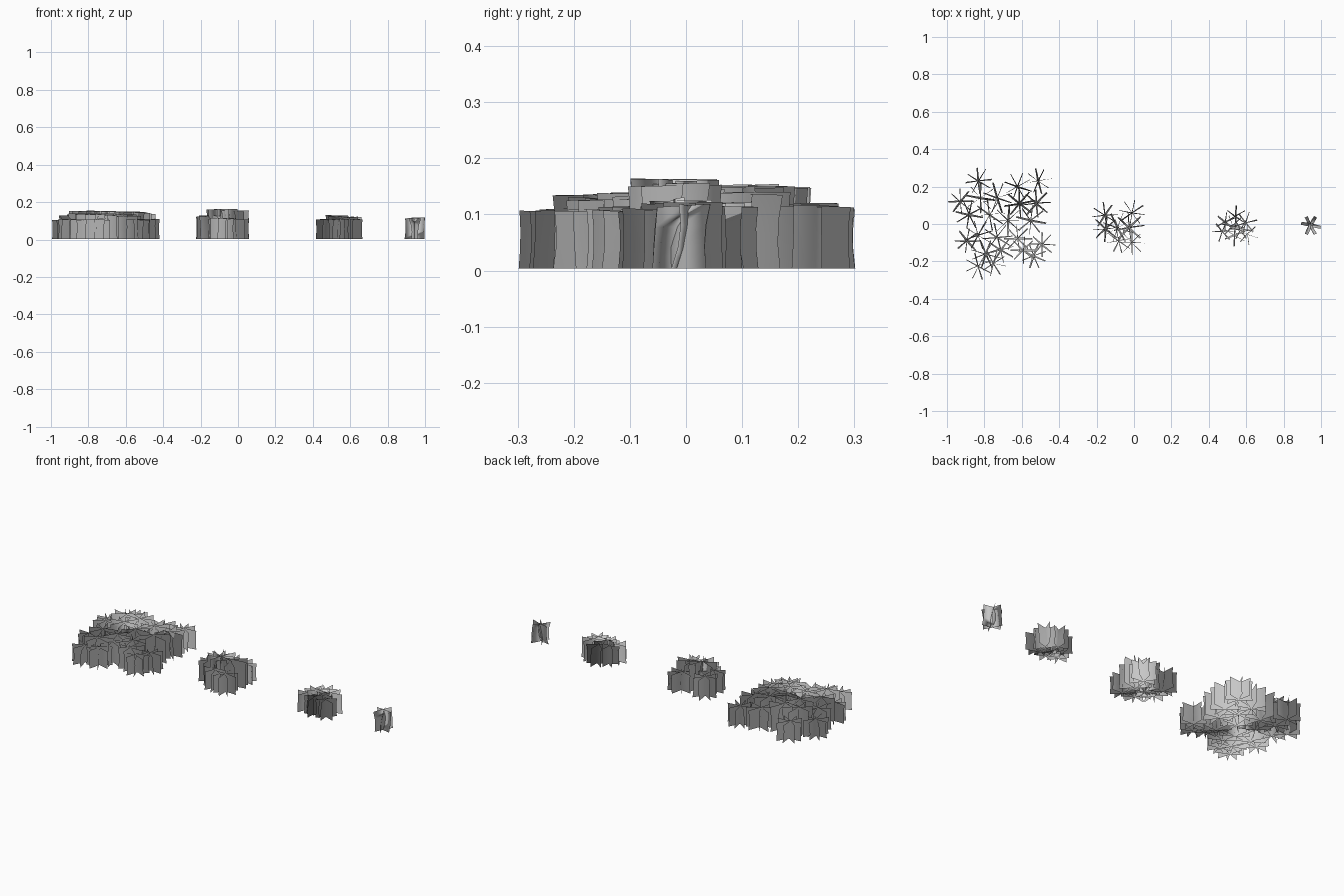
import bpy, bmesh, math, random
from mathutils import Vector

random.seed(4)


def add_card(bm, x, y, ang, r, h, bend, tilt, rise):
    """Upright grass card: a bent grid of 2 x 3 quads."""
    dx, dy = math.cos(ang), math.sin(ang)
    rows = []
    for j in range(4):
        t = j / 3
        off = bend * math.sin(t * math.pi) + tilt * (t - 0.5)
        width = r * (1 - 0.05 * math.sin(t * math.pi))
        row = []
        for i in (-1, 0, 1):
            u = i * width
            z = 0.004 + h * t + rise * i * t
            o = off + (0.004 * t if i == 0 else 0)
            row.append(bm.verts.new((x + dx * u - dy * o, y + dy * u + dx * o, z)))
        rows.append(row)
    for a, b in zip(rows, rows[1:]):
        for i in range(2):
            bm.faces.new((a[i], a[i + 1], b[i + 1], b[i])).smooth = True


def add_tuft(bm, x, y, top, r, ang, cards):
    """Cards crossing at a shared centre, like a star seen from above."""
    for k in range(cards):
        add_card(bm, x, y, math.radians(ang) + math.pi * k / cards + random.uniform(-.1, .1),
                 r * random.uniform(0.95, 1.02), (top - 0.005) * random.uniform(0.96, 1.0),
                 random.uniform(-0.005, 0.005), random.uniform(-0.008, 0.008),
                 random.uniform(-0.002, 0.002))


def finish(bm, name, cx, cy, down):
    """Turn faces outward and shade the whole patch as one rounded clump."""
    def outward(p):
        d = Vector((p.x - cx, p.y - cy, 0))
        d = d.normalized() if d.length > 1e-5 else Vector((0, -1, 0))
        return (d + Vector((0, 0, -down))).normalized()
    for f in bm.faces:
        f.normal_update()
        if f.normal.dot(outward(f.calc_center_median())) < 0:
            f.normal_flip()
    me = bpy.data.meshes.new(name)
    bm.to_mesh(me)
    bm.free()
    me.normals_split_custom_set_from_vertices([outward(v.co) for v in me.vertices])
    bpy.context.collection.objects.link(bpy.data.objects.new(name, me))


def grass(name, cx, cy, down, cards, tufts):
    bm = bmesh.new()
    for t in tufts:
        add_tuft(bm, *t, cards)
    finish(bm, name, cx, cy, down)


# tufts: centre x, centre y, top height, radius, turn in degrees
grass("large_grass_patch", -0.71, 0.0, 0.25, 4, [
    (-0.83, 0.23, 0.112, 0.075, 10), (-0.62, 0.2, 0.122, 0.08, 25),
    (-0.51, 0.23, 0.118, 0.072, 15), (-0.925, 0.12, 0.11, 0.07, 5),
    (-0.82, 0.14, 0.154, 0.085, 40), (-0.73, 0.14, 0.155, 0.085, 20),
    (-0.61, 0.11, 0.152, 0.085, 50), (-0.52, 0.11, 0.142, 0.08, 0),
    (-0.88, 0.05, 0.135, 0.08, 30), (-0.77, 0.05, 0.154, 0.085, 10),
    (-0.67, 0.02, 0.152, 0.085, 45), (-0.55, 0.02, 0.15, 0.085, 35),
    (-0.83, -0.06, 0.14, 0.08, 15), (-0.73, -0.07, 0.14, 0.08, 55),
    (-0.62, -0.08, 0.138, 0.08, 5), (-0.49, -0.11, 0.11, 0.07, 0),
    (-0.89, -0.09, 0.114, 0.07, 40), (-0.79, -0.16, 0.138, 0.082, 25),
    (-0.71, -0.14, 0.13, 0.075, 10), (-0.59, -0.14, 0.13, 0.075, 45),
    (-0.83, -0.225, 0.11, 0.075, 20), (-0.75, -0.21, 0.112, 0.07, 35),
    (-0.535, -0.17, 0.11, 0.07, 20),
])
grass("medium_grass_patch", -0.085, -0.02, 0.25, 4, [
    (-0.155, 0.045, 0.125, 0.072, 10), (-0.085, -0.02, 0.165, 0.088, 30),
    (-0.01, 0.06, 0.115, 0.072, 35), (-0.025, -0.02, 0.157, 0.085, 5),
    (-0.15, -0.025, 0.13, 0.075, 45), (-0.08, -0.09, 0.118, 0.07, 15),
    (-0.01, -0.1, 0.11, 0.07, 0),
])
grass("small_grass_patch", 0.545, -0.01, 0.8, 3, [
    (0.475, -0.04, 0.11, 0.06, 5), (0.545, 0.04, 0.12, 0.06, 30),
    (0.6, 0.005, 0.125, 0.064, 10), (0.54, -0.06, 0.11, 0.06, 25),
    (0.61, -0.055, 0.112, 0.058, 40), (0.53, -0.01, 0.13, 0.062, 50),
    (0.49, 0.01, 0.115, 0.055, 20), (0.57, -0.03, 0.12, 0.06, 0),
])

# Single tuft: wider bends make the cards look twisted
bm = bmesh.new()
for ang, bend, tilt in ((-12, 0.008, 0.014), (62, -0.008, 0.016), (118, 0.006, -0.018)):
    add_card(bm, 0.945, -0.008, math.radians(ang), 0.054, 0.112, bend, tilt, 0.003)
finish(bm, "single_grass_tuft", 0.945, -0.008, 0.25)
